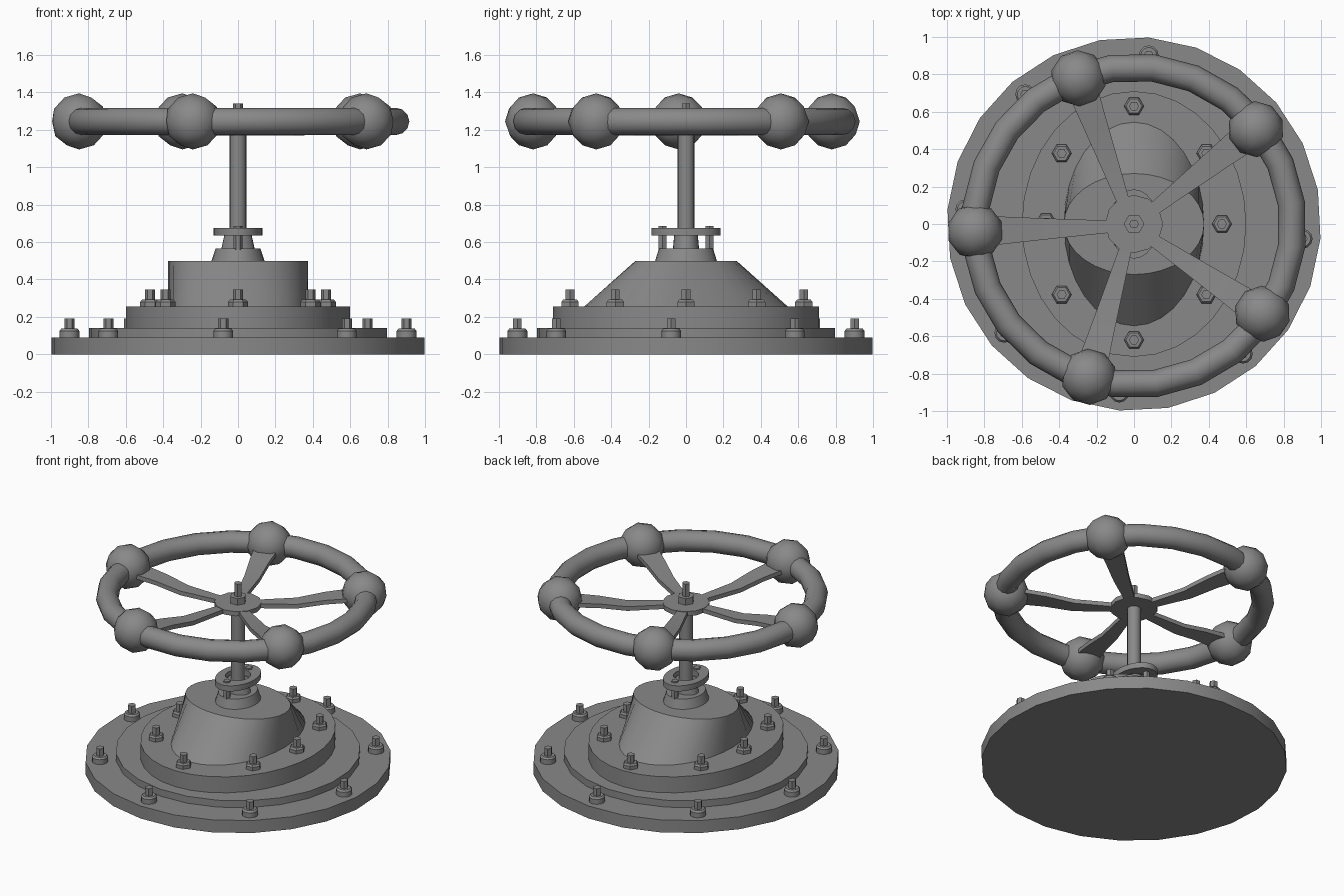
import bpy, bmesh, math
from mathutils import Matrix, Vector

if "Cube" in bpy.data.objects:
    bpy.data.objects.remove(bpy.data.objects["Cube"], do_unlink=True)

steel = bpy.data.materials.new("dull_grey_steel")
steel.use_nodes = True
colour = (0.25, 0.25, 0.25, 1)
steel.diffuse_color = colour
steel.node_tree.nodes["Principled BSDF"].inputs["Base Color"].default_value = colour


def finish(name, bm, smooth=35):
    bmesh.ops.recalc_face_normals(bm, faces=bm.faces[:])
    mesh = bpy.data.meshes.new(name)
    bm.to_mesh(mesh)
    bm.free()
    mesh.materials.append(steel)
    obj = bpy.data.objects.new(name, mesh)
    bpy.context.collection.objects.link(obj)
    bpy.ops.object.select_all(action='DESELECT')
    obj.select_set(True)
    bpy.context.view_layer.objects.active = obj
    bpy.ops.object.shade_smooth_by_angle(angle=math.radians(smooth))
    return obj


def add_loft(bm, rings, sides, turn=0, at=(0, 0), closed=False):
    """Join stacked elliptical rings given as (x radius, y radius, z)."""
    loops = []
    for rx, ry, z in rings:
        angles = [math.radians(turn) + math.tau * i / sides for i in range(sides)]
        loops.append([bm.verts.new((at[0] + rx * math.cos(a), at[1] + ry * math.sin(a), z))
                      for a in angles])
    pairs = list(zip(loops, loops[1:]))
    if closed:
        pairs.append((loops[-1], loops[0]))
    else:
        bm.faces.new(loops[0])
        bm.faces.new(loops[-1])
    for a, b in pairs:
        for i in range(sides):
            j = (i + 1) % sides
            bm.faces.new((a[i], a[j], b[j], b[i]))


def loft(name, rings, sides=32, turn=0, at=(0, 0), closed=False):
    bm = bmesh.new()
    add_loft(bm, rings, sides, turn, at, closed)
    return finish(name, bm)


# Stepped base, bonnet and gland
loft("base_plate", [(1, 1, 0), (1, 1, 0.09)], 24, 10.5)
loft("lower_step", [(0.8, 0.8, 0.08), (0.8, 0.8, 0.14)], 24, 10.5)
loft("bonnet_flange", [(0.6, 0.71, 0.13), (0.6, 0.71, 0.255)])
loft("bonnet", [(0.375, 0.55, 0.25), (0.375, 0.27, 0.5)])
loft("gland_foot", [(0.145, 0.168, 0.49), (0.12, 0.145, 0.565)], 24)
loft("gland_neck", [(0.09, 0.07, 0.56), (0.07, 0.062, 0.65)], 24)
loft("gland_ring", [(0.13, 0.185, 0.635), (0.13, 0.185, 0.675),
                    (0.08, 0.09, 0.675), (0.08, 0.09, 0.635)], 24, closed=True)
for side, y in (("front", -0.125), ("back", 0.125)):
    bm = bmesh.new()
    add_loft(bm, [(0.024, 0.024, 0.54), (0.024, 0.024, 0.685)], 6, at=(0, y))
    finish(side + "_gland_stud", bm)

# Stem with its top nut
loft("stem", [(0.045, 0.045, 0.5), (0.045, 0.045, 1.2)], 16)
loft("stem_nut", [(0.055, 0.055, 1.195), (0.055, 0.055, 1.25)], 6)
loft("stem_end", [(0.026, 0.026, 1.24), (0.026, 0.026, 1.34)], 6)


# Bolts on the two flanges
def bolt(name, x, y, z, nut_sides):
    bm = bmesh.new()
    add_loft(bm, [(0.053, 0.053, z - 0.01), (0.053, 0.053, z + 0.025),
                  (0.043, 0.043, z + 0.037)], nut_sides, at=(x, y))
    add_loft(bm, [(0.027, 0.027, z + 0.02), (0.027, 0.027, z + 0.09)], 6, at=(x, y))
    finish(name, bm)


inner_spots = [(0, 0.63), (0, -0.62), (0.47, 0), (-0.47, 0.01)]
inner_spots += [(sx * 0.387, sy * 0.378) for sx in (-1, 1) for sy in (-1, 1)]
for i, (x, y) in enumerate(inner_spots):
    bolt(f"bonnet_bolt_{i + 1}", x, y, 0.255, 6)
for i in range(8):
    a = math.radians(45 * i - 5)
    bolt(f"base_bolt_{i + 1}", 0.905 * math.cos(a), 0.905 * math.sin(a), 0.1, 12)

# Hand wheel rim
bm = bmesh.new()
tube = [(0.85 + 0.073 * math.cos(t), 0.85 + 0.073 * math.cos(t), 1.245 + 0.073 * math.sin(t))
        for t in (math.tau * k / 12 for k in range(12))]
add_loft(bm, tube, 24, 8, (0, -0.01), closed=True)
finish("wheel_rim", bm, 60)
loft("wheel_hub", [(0.155, 0.155, 1.17), (0.155, 0.155, 1.203)], 12)

# Spokes widen outwards and step up to the rim knobs
sections = [(0.08, 0.03, 1.185), (0.4, 0.052, 1.185), (0.58, 0.065, 1.215), (0.8, 0.082, 1.235)]
for i in range(5):
    a = math.radians(38 + 72 * i)
    spin = Matrix.Translation((-0.01, -0.01, 0)) @ Matrix.Rotation(a, 4, 'Z')
    bm = bmesh.new()
    loops = [[bm.verts.new(spin @ Vector((r, s * w, z + h)))
              for s, h in ((-1, -0.015), (1, -0.015), (1, 0.015), (-1, 0.015))]
             for r, w, z in sections]
    bm.faces.new(loops[0])
    bm.faces.new(loops[-1])
    for p, q in zip(loops, loops[1:]):
        for k in range(4):
            m = (k + 1) % 4
            bm.faces.new((p[k], p[m], q[m], q[k]))
    finish(f"spoke_{i + 1}", bm, 20)

    bm = bmesh.new()
    bmesh.ops.create_icosphere(bm, subdivisions=2, radius=0.15,
                               matrix=spin @ Matrix.Translation((0.84, 0, 1.245)))
    finish(f"rim_knob_{i + 1}", bm)
